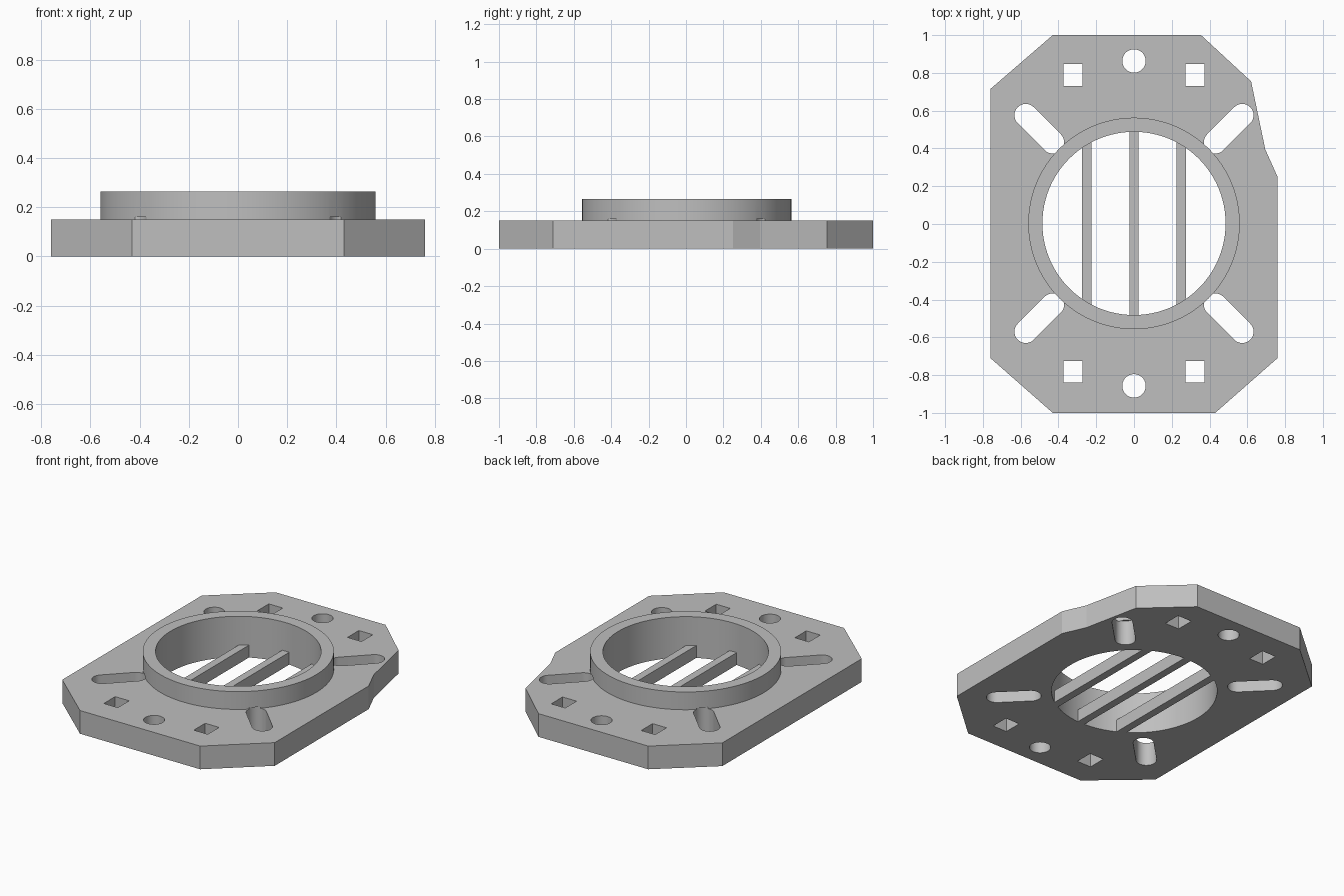
import bpy
import bmesh
from math import sin, cos, pi, sqrt, atan2

cube = bpy.data.objects.get("Cube")
if cube:
    bpy.data.objects.remove(cube, do_unlink=True)

grey = bpy.data.materials.new("plain_grey")
grey.use_nodes = True
colour = (0.52, 0.52, 0.52, 1)
grey.diffuse_color = colour
grey.node_tree.nodes["Principled BSDF"].inputs["Base Color"].default_value = colour

THICK, TOP = 0.15, 0.265      # plate thickness, collar top
BORE, RIM = 0.485, 0.56       # collar radii
MID = 0.003                   # y of the bore centre


def prism(name, points, z0, z1):
    """Extrude a counter-clockwise outline from z0 to z1."""
    bm = bmesh.new()
    base = bm.faces.new([bm.verts.new((x, y, z0)) for x, y in points])
    new = bmesh.ops.extrude_face_region(bm, geom=[base])["geom"]
    for v in new:
        if isinstance(v, bmesh.types.BMVert):
            v.co.z = z1
    bmesh.ops.recalc_face_normals(bm, faces=bm.faces)
    mesh = bpy.data.meshes.new(name)
    bm.to_mesh(mesh)
    bm.free()
    mesh.materials.append(grey)
    obj = bpy.data.objects.new(name, mesh)
    bpy.context.collection.objects.link(obj)
    return obj


def arc(cx, cy, r, start=0, sweep=2 * pi, n=96):
    return [(cx + r * cos(start + sweep * i / n), cy + r * sin(start + sweep * i / n))
            for i in range(n)]


def box(x, y, w, h):
    return [(x - w, y - h), (x + w, y - h), (x + w, y + h), (x - w, y + h)]


def slot(sx, sy, near=0.43, far=0.573, r=0.06):
    a = atan2(sy, sx)
    return (arc(sx * far, MID + sy * far, r, a - pi / 2, pi * 17 / 16, 17)
            + arc(sx * near, MID + sy * near, r, a + pi / 2, pi * 17 / 16, 17))


def boolean(obj, cutter, operation="DIFFERENCE"):
    mod = obj.modifiers.new("cut", "BOOLEAN")
    mod.operation, mod.solver, mod.object = operation, "EXACT", cutter
    bpy.context.view_layer.objects.active = obj
    bpy.ops.object.modifier_apply(modifier=mod.name)


# Base plate with clipped corners and one notched edge
plate = prism("base_plate", [
    (-0.43, -1), (0.43, -1), (0.76, -0.71), (0.76, 0.25), (0.695, 0.395),
    (0.62, 0.755), (0.355, 1), (-0.43, 1), (-0.76, 0.715), (-0.76, -0.71)], 0, THICK)

# Raised collar around the bore
collar = prism("collar", arc(0, MID, RIM), THICK, TOP)

# Bore, slots, round and square holes
bore = prism("bore_cutter", arc(0, MID, BORE), -0.1, 0.5)
cutters = [bore]
for sy in (-1, 1):
    cutters.append(prism("hole_cutter", arc(0, MID + sy * 0.86, 0.062, n=48), -0.1, 0.16))
    for sx in (-1, 1):
        cutters.append(prism("slot_cutter", slot(sx, sy), -0.1, 0.16))
        cutters.append(prism("square_cutter",
                             box(sx * 0.322, MID + sy * 0.785, 0.05, 0.058), -0.1, 0.16))
for cutter in cutters:
    boolean(plate, cutter)
    if cutter is bore or cutter.name.startswith("slot"):
        boolean(collar, cutter)

# Three bars across the bore, trimmed to its curve
bars = []
for name, x in (("right_bar", -0.25), ("middle_bar", 0), ("left_bar", 0.25)):
    bar = prism(name, box(x, MID, 0.025, sqrt(BORE ** 2 - x ** 2) + 0.05), 0, 0.08)
    boolean(bar, bore, "INTERSECT")
    bars.append(bar)

for cutter in cutters:
    bpy.data.objects.remove(cutter, do_unlink=True)

# Smooth the round walls, keep the edges sharp
bpy.ops.object.select_all(action="DESELECT")
for obj in [plate, collar] + bars:
    obj.select_set(True)
bpy.context.view_layer.objects.active = plate
bpy.ops.object.shade_smooth_by_angle(angle=pi / 15)
